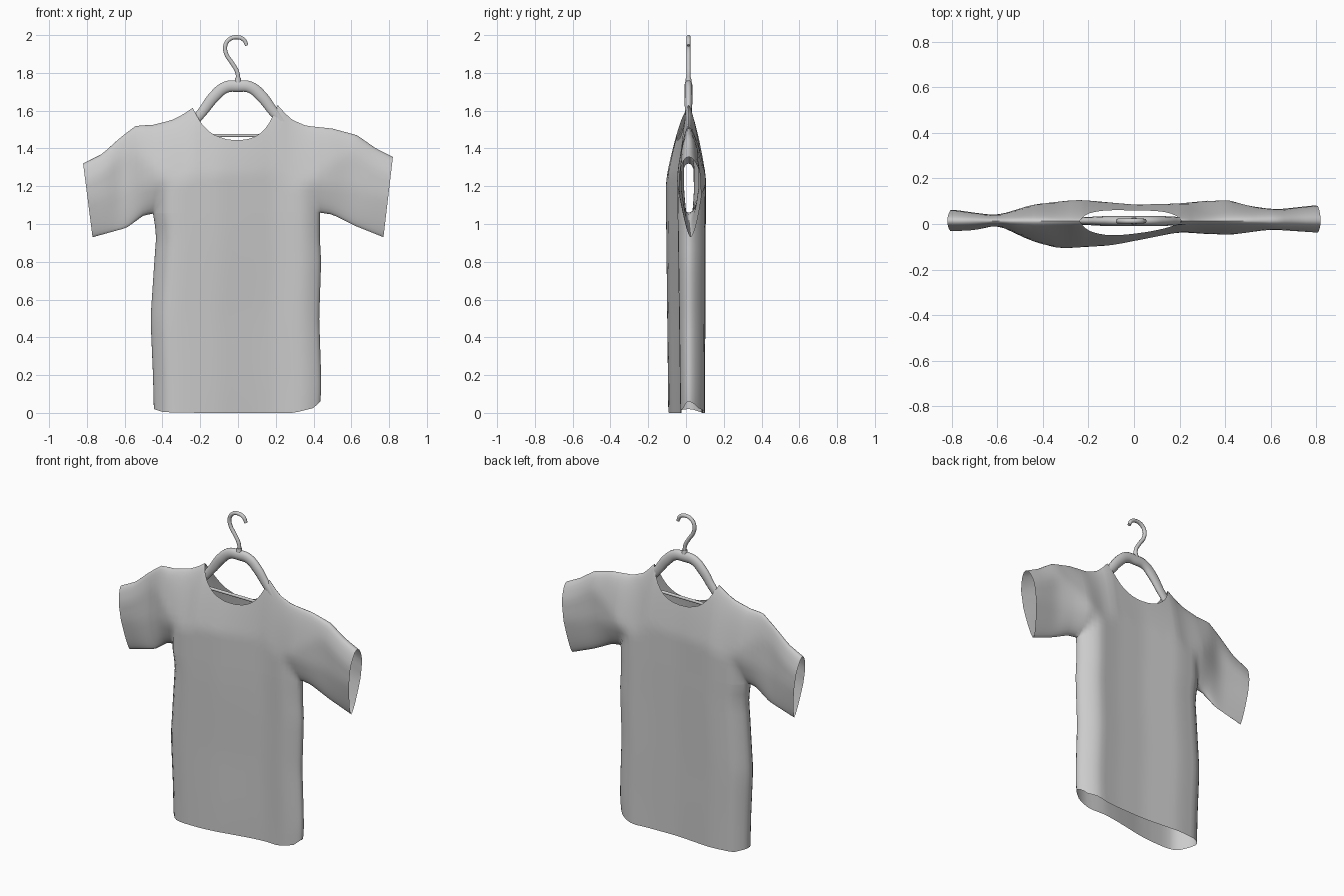
import bpy, bmesh, math

if "Cube" in bpy.data.objects:
    bpy.data.objects.remove(bpy.data.objects["Cube"])

CY = 0.013  # depth of the seams and hanger


def interp(pts, x):
    """Piecewise-linear lookup in a list of (x, value) pairs."""
    if x <= pts[0][0]:
        return pts[0][1]
    for (a, va), (b, vb) in zip(pts, pts[1:]):
        if x <= b:
            return va + (vb - va) * (x - a) / (b - a)
    return pts[-1][1]


def soft_interp(pts, x):
    """The same lookup, averaged over a short span so no bands show."""
    return sum(interp(pts, x + k * .01) for k in range(-4, 5)) / 9


def lerp(a, b, t):
    return a + (b - a) * t


def rounded(d, width, power=0.5):
    return min(1.0, max(0.0, d / width)) ** power


# Shirt outline curves
TOP = [(-.82, 1.32), (-.72, 1.37), (-.62, 1.46), (-.54, 1.52), (-.45, 1.525),
       (-.35, 1.55), (-.29, 1.58), (-.24, 1.615), (.21, 1.63), (.25, 1.585),
       (.29, 1.55), (.36, 1.52), (.5, 1.505), (.63, 1.47), (.73, 1.4), (.82, 1.355)]
NECK = [(-.24, 1.615), (-.2, 1.54), (-.16, 1.495), (-.12, 1.468), (-.06, 1.448),
        (0, 1.443), (.06, 1.45), (.11, 1.472), (.15, 1.51), (.18, 1.56), (.21, 1.63)]
BOTTOM = [(-.77, .93), (-.59, .98), (-.5, 1.045), (-.45, 1.055),
          (.435, 1.06), (.5, 1.05), (.62, .99), (.77, .93)]
LEFT = [(0, -.445), (.2, -.45), (.5, -.463), (.8, -.443), (.95, -.432), (1.05, -.45)]
RIGHT = [(0, .43), (.1, .44), (.2, .44), (.5, .43), (.8, .44), (.95, .432), (1.05, .435)]
HEM = [(-.45, .02), (-.4, .004), (-.2, 0), (.3, 0), (.4, .025), (.435, .06)]
# Front and back fullness across the width
FRONT = [(-.82, -.035), (-.7, -.03), (-.6, -.005), (-.45, -.075), (-.33, -.108),
         (-.1, -.094), (.05, -.065), (.2, -.035), (.4, -.05), (.6, -.025), (.82, -.042)]
BACK = [(-.82, .06), (-.7, .045), (-.6, .035), (-.45, .085), (-.25, .107), (0, .085),
        (.2, .09), (.4, .11), (.5, .08), (.62, .06), (.82, .078)]
EDGE_L, EDGE_R = -.45, .435


def columns():
    """Columns as (bottom x, top x), from the left cuff to the right cuff."""
    cols = [(lerp(-.77, EDGE_L, i / 12), lerp(-.82, EDGE_L, i / 12)) for i in range(12)]
    xs = [lerp(EDGE_L, -.24, (i / 9) ** 1.7) for i in range(9)]
    xs += [lerp(-.24, .21, i / 20) for i in range(20)]
    xs += [lerp(EDGE_R, .21, (i / 9) ** 1.7) for i in range(9, -1, -1)]
    cols += [(x, x) for x in xs]
    cols += [(lerp(EDGE_R, .77, i / 12), lerp(EDGE_R, .82, i / 12)) for i in range(1, 13)]
    return cols


def build_shirt():
    bm = bmesh.new()
    cols = columns()
    rows_low, rows_up = 16, 18

    def sheet(table, hem_table):
        grid = []
        for xb, xt in cols:
            torso = EDGE_L - 1e-6 <= xb <= EDGE_R + 1e-6
            inside = max(0, min(xb - EDGE_L, EDGE_R - xb)) if torso else 0
            side = rounded(inside, .07 if xb < 0 else .1)
            zb = interp(BOTTOM, xb)
            shoulder = interp(TOP, xt)
            zt = interp(NECK, xt) if -.24 <= xt <= .21 else shoulder
            soft = rounded(.6 - abs(xt), .3, 1)
            cuff = rounded(abs(xt) - .5, .3, 1)
            col = []
            # body below the armpits
            for j in range(rows_low):
                if not torso:
                    col.append(None)
                    continue
                t = j / rows_low
                z = lerp(interp(HEM, xb), zb, t)
                s = (xb - EDGE_L) / (EDGE_R - EDGE_L)
                x = lerp(interp(LEFT, z), interp(RIGHT, z), s)
                full = soft_interp(table, xb) - CY
                y = CY + full * side * lerp(interp(hem_table, xb), 1, t)
                col.append(bm.verts.new((x, y, z)))
            # shoulders and sleeves, wedge-shaped towards the cuffs
            for j in range(rows_up + 1):
                u = .5 - .5 * math.cos(math.pi * j / rows_up)
                x, z = lerp(xb, xt, u), lerp(zb, zt, u)
                low = max(side, rounded(u, lerp(.35, .5, cuff), lerp(.5, .6, cuff)))
                high = rounded(shoulder - z, lerp(.1, .36, soft), lerp(.45, .65, soft))
                seam = CY + .012 * cuff * (1 - u)
                y = seam + (soft_interp(table, x) - CY) * low * high
                col.append(bm.verts.new((x, y, z)))
            grid.append(col)
        for a, b in zip(grid, grid[1:]):
            for j in range(len(a) - 1):
                quad = (a[j], b[j], b[j + 1], a[j + 1])
                if all(quad):
                    bm.faces.new(quad)

    sheet(FRONT, [(-.2, .9), (.1, .75)])
    sheet(BACK, [(0, .95)])
    # Sew the shoulder, sleeve and side seams; hem, neck and cuffs stay open
    bmesh.ops.remove_doubles(bm, verts=bm.verts, dist=.0005)
    bmesh.ops.recalc_face_normals(bm, faces=bm.faces)
    me = bpy.data.meshes.new("shirt")
    bm.to_mesh(me)
    bm.free()
    ob = bpy.data.objects.new("shirt", me)
    bpy.context.collection.objects.link(ob)
    return ob


def tube(name, pts, radius, flat=1.0):
    """Smooth round tube through (x, z, thickness) points, flattened in depth."""
    cu = bpy.data.curves.new(name, 'CURVE')
    cu.dimensions = '3D'
    cu.bevel_depth = radius
    cu.bevel_resolution = 3
    cu.use_fill_caps = True
    cu.resolution_u = 6
    sp = cu.splines.new('BEZIER')
    sp.bezier_points.add(len(pts) - 1)
    for bp, (x, z, r) in zip(sp.bezier_points, pts):
        bp.co = (x, 0, z)
        bp.radius = r
        bp.handle_left_type = bp.handle_right_type = 'AUTO'
    ob = bpy.data.objects.new(name, cu)
    bpy.context.collection.objects.link(ob)
    ob.location.y = CY
    ob.scale.y = flat
    bpy.ops.object.select_all(action='DESELECT')
    ob.select_set(True)
    bpy.context.view_layer.objects.active = ob
    bpy.ops.object.convert(target='MESH')
    return bpy.context.view_layer.objects.active


shirt = build_shirt()

# Hanger: shoulder arch, trouser bar and hook
half = [(.065, 1.724, 1), (.125, 1.676, 1), (.19, 1.592, .85), (.27, 1.505, .7),
        (.38, 1.46, .7), (.48, 1.435, .65)]
arch = [(-x, z, r) for x, z, r in reversed(half)] + [(0, 1.73, 1)] + half
parts = [shirt,
         tube("hanger_arms", arch, .032, .68),
         tube("hanger_bar", [(-.37, 1.468, 1), (.37, 1.468, 1)], .009),
         tube("hanger_collar", [(0, 1.75, 1), (0, 1.775, .8)], .018),
         tube("hanger_hook", [(0, 1.74, 1), (-.003, 1.8, 1), (-.03, 1.85, 1),
                              (-.062, 1.9, 1), (-.067, 1.945, 1), (-.045, 1.978, 1),
                              (-.008, 1.989, 1), (.03, 1.976, 1), (.047, 1.945, .85)], .0115)]

for ob in parts:
    bpy.ops.object.select_all(action='DESELECT')
    ob.select_set(True)
    bpy.context.view_layer.objects.active = ob
    bpy.ops.object.shade_smooth_by_angle(angle=math.radians(50))
